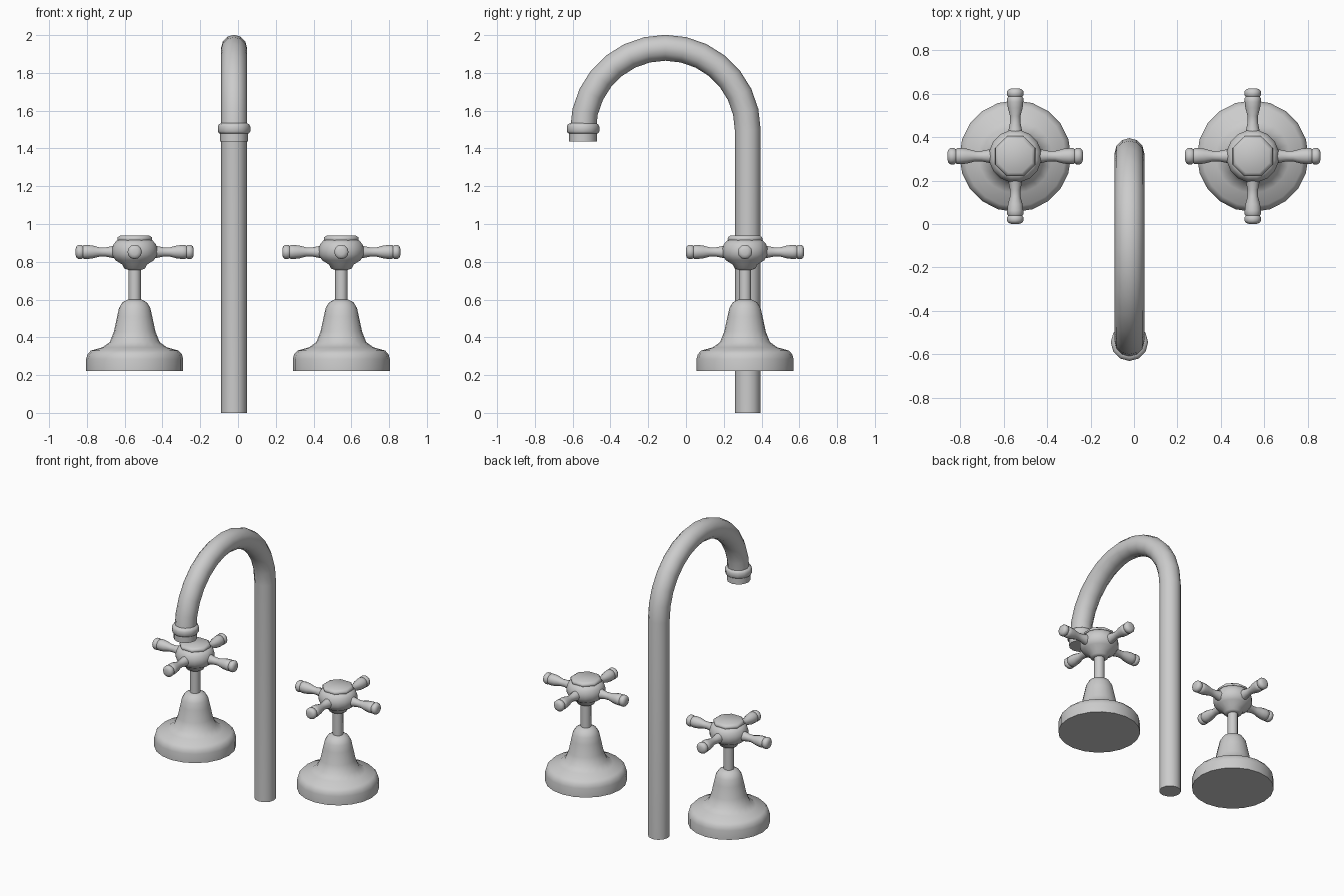
import bpy, bmesh, math
from mathutils import Vector, Matrix

if "Cube" in bpy.data.objects:
    bpy.data.objects.remove(bpy.data.objects["Cube"])


def finish(bm, name, angle=50):
    bmesh.ops.recalc_face_normals(bm, faces=bm.faces[:])
    me = bpy.data.meshes.new(name)
    bm.to_mesh(me)
    bm.free()
    for p in me.polygons:
        p.use_smooth = True
    me.set_sharp_from_angle(angle=math.radians(angle))
    ob = bpy.data.objects.new(name, me)
    bpy.context.collection.objects.link(ob)
    return ob


def skin(bm, rings):
    # bridge consecutive vertex rings and cap both ends
    n = len(rings[0])
    for a, b in zip(rings, rings[1:]):
        for i in range(n):
            j = (i + 1) % n
            bm.faces.new((a[i], a[j], b[j], b[i]))
    bm.faces.new(rings[0])
    bm.faces.new(rings[-1])


def lathe(bm, profile, sides, mat, phase=0.0):
    # revolve (radius, height) points around local z
    rings = []
    for r, z in profile:
        ring = []
        for i in range(sides):
            a = 2 * math.pi * i / sides + phase
            ring.append(bm.verts.new(mat @ Vector((r * math.cos(a), r * math.sin(a), z))))
        rings.append(ring)
    skin(bm, rings)


# Gooseneck spout: straight riser plus half-circle bend
SX, SY, SR, BEND, ZB = -0.021, 0.327, 0.0685, 0.436, 1.497
SEGS, SIDES = 14, 12
stations = [(SY, 0.0, 0.0)]
for k in range(SEGS + 1):
    t = math.pi * k / SEGS
    stations.append((SY - BEND + BEND * math.cos(t), ZB + BEND * math.sin(t), t))
bm = bmesh.new()
rings = []
for y, z, t in stations:
    ring = []
    for i in range(SIDES):
        a = 2 * math.pi * i / SIDES
        u, v = SR * math.cos(a), SR * math.sin(a)
        ring.append(bm.verts.new((SX + v, y + u * math.cos(t), z + u * math.sin(t))))
    rings.append(ring)
skin(bm, rings)
finish(bm, "spout_pipe")

# Nozzle collar and tip
bm = bmesh.new()
lathe(bm, [(0.066, 1.535), (0.08, 1.528), (0.086, 1.517), (0.086, 1.49), (0.08, 1.481),
           (0.074, 1.479), (0.074, 1.437)],
      12, Matrix.Translation((SX, SY - 2 * BEND, 0)))
finish(bm, "spout_nozzle")

# Tap profiles
BELL = [(0.257, 0.223), (0.257, 0.285), (0.25, 0.31), (0.232, 0.33), (0.17, 0.347),
        (0.132, 0.375), (0.11, 0.43), (0.093, 0.51), (0.083, 0.555), (0.065, 0.585),
        (0.036, 0.6)]
STEM = [(0.033, 0.59), (0.033, 0.775)]
HUB = [(0.034, 0.757), (0.056, 0.764), (0.066, 0.785), (0.104, 0.808), (0.122, 0.838),
       (0.122, 0.868), (0.114, 0.893), (0.095, 0.915)]
CAP = [(0.092, 0.908), (0.1, 0.918), (0.098, 0.93), (0.082, 0.94)]
ARM = [(0.037, 0.09), (0.03, 0.125), (0.024, 0.155), (0.024, 0.185), (0.034, 0.222),
       (0.037, 0.25), (0.037, 0.268), (0.032, 0.274), (0.038, 0.281), (0.038, 0.298),
       (0.03, 0.308), (0.016, 0.3125)]

for side, x in (("left", -0.547), ("right", 0.547)):
    base = Matrix.Translation((x, 0.3125, 0))
    # Bell base, stem, hub and button
    for part, prof, sides, phase in (("bell_base", BELL, 20, 0), ("stem", STEM, 10, 0),
                                     ("handle_hub", HUB, 16, math.pi / 16),
                                     ("handle_button", CAP, 8, math.pi / 8)):
        bm = bmesh.new()
        lathe(bm, prof, sides, base, phase)
        finish(bm, side + "_" + part)
    # Cross handle arms
    bm = bmesh.new()
    for k in range(4):
        m = (base @ Matrix.Translation((0, 0, 0.852)) @ Matrix.Rotation(k * math.pi / 2, 4, 'Z')
             @ Matrix.Rotation(math.pi / 2, 4, 'Y'))
        lathe(bm, ARM, 12, m)
    finish(bm, side + "_handle_arms")
